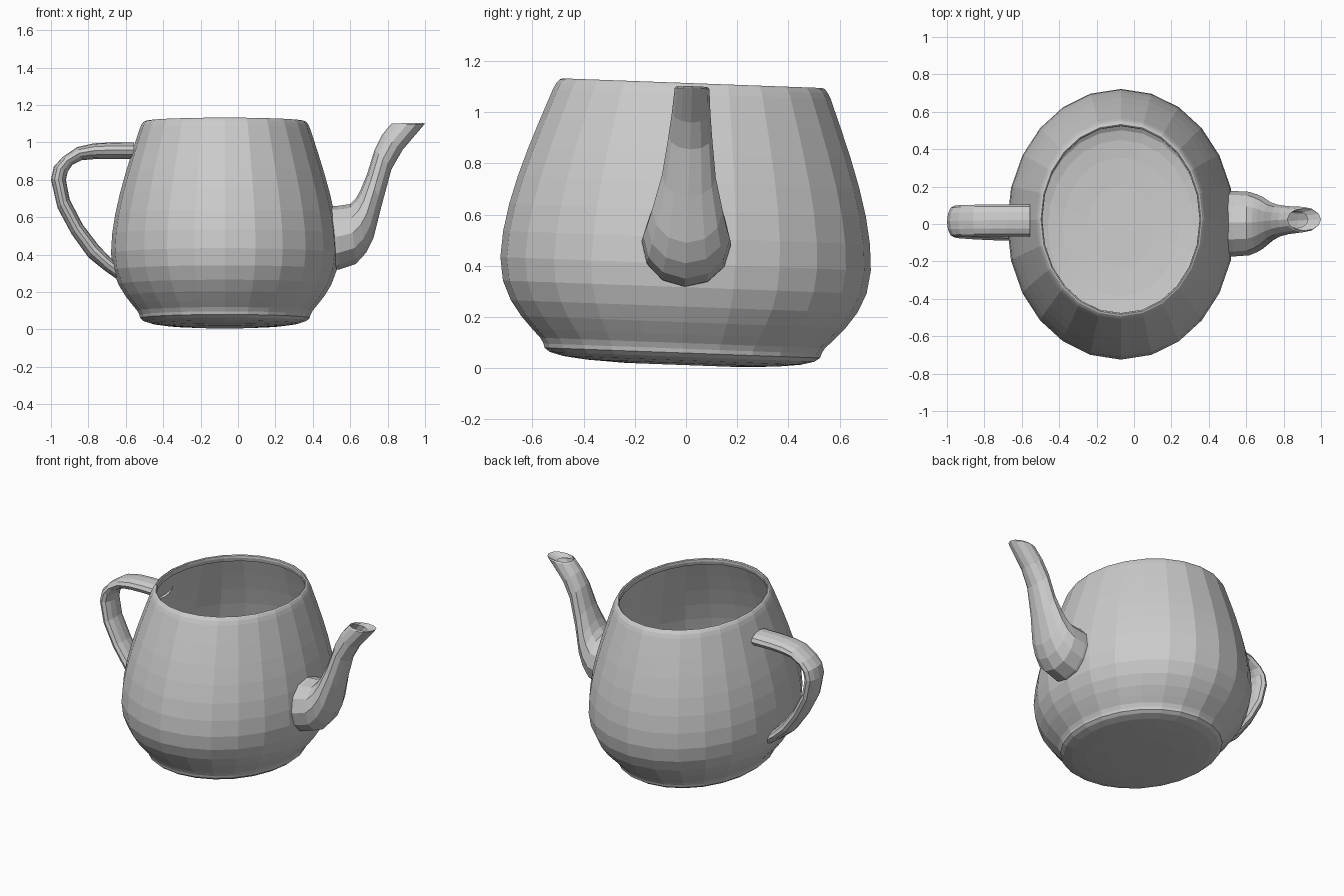
import bpy, bmesh, math
from mathutils import Matrix, Vector

if "Cube" in bpy.data.objects:
    bpy.data.objects.remove(bpy.data.objects["Cube"])

# Whole pot leans very slightly about the x axis
TILT = Matrix.Translation((0, 0, 0.45)) @ Matrix.Rotation(-0.037, 4, 'X') @ Matrix.Translation((0, 0, -0.45))


def bezier(p, t):
    u = 1 - t
    return Vector(p[0]) * u**3 + Vector(p[1]) * 3*u*u*t + Vector(p[2]) * 3*u*t*t + Vector(p[3]) * t**3


def unit_circle(n):
    """Circle of four curve quarters with n steps each."""
    pts = []
    for q in range(4):
        rot = Matrix.Rotation(q * math.pi / 2, 2)
        for i in range(n):
            pts.append(rot @ bezier([(1, 0), (1, .56), (.56, 1), (0, 1)], i / n))
    return pts


def loft(name, rings, cap_start=False):
    bm = bmesh.new()
    rows = [[bm.verts.new(TILT @ Vector(p)) for p in r] for r in rings]
    for a, b in zip(rows, rows[1:]):
        for i in range(len(a)):
            j = (i + 1) % len(a)
            bm.faces.new((a[i], a[j], b[j], b[i]))
    if cap_start:
        bm.faces.new(rows[0][::-1])
    bmesh.ops.recalc_face_normals(bm, faces=bm.faces)
    me = bpy.data.meshes.new(name)
    bm.to_mesh(me)
    bm.free()
    ob = bpy.data.objects.new(name, me)
    bpy.context.collection.objects.link(ob)
    return ob


def tube(name, stations, n):
    """Elliptical tube through (outer point, inner point, half width) stations."""
    rings = []
    for ox, oz, ix, iz, w in stations:
        c, d = Vector(((ox + ix) / 2, (oz + iz) / 2)), Vector(((ox - ix) / 2, (oz - iz) / 2))
        rings.append([(c.x + d.x * k.x, w * k.y, c.y + d.y * k.x) for k in unit_circle(n)])
    return loft(name, rings)


# Pot body: one open sheet, base to rolled rim, wider in y than x
patches = [
    [(0, 0), (1.425, 0), (1.5, .075), (1.5, .15)],
    [(1.5, .15), (1.5, .225), (2, .45), (2, .9)],
    [(2, .9), (2, 1.35), (1.75, 1.875), (1.5, 2.4)],
    [(1.5, 2.4), (1.4375, 2.53), (1.3375, 2.53), (1.4, 2.4)],
]
profile = [bezier(p, i / 6) for p in patches for i in range(1, 7)]
circle = unit_circle(6)
loft("pot_body", [[(-.07 + .3045 * r * k.x, .362 * r * k.y, .01 + .442 * z) for k in circle]
                  for r, z in profile], cap_start=True)

# Spout, ending in a lip that turns inward
tube("spout", [
    (.45, .31, .45, .66, .172),
    (.54, .32, .53, .66, .175),
    (.63, .35, .60, .67, .17),
    (.685, .41, .63, .70, .155),
    (.725, .49, .655, .745, .138),
    (.77, .67, .69, .83, .105),
    (.82, .855, .73, .96, .085),
    (.88, .96, .77, 1.04, .075),
    (.995, 1.095, .81, 1.09, .068),
    (1.0, 1.102, .82, 1.10, .06),
    (.93, 1.08, .81, 1.08, .045),
], 3)

# Handle
tube("handle", [
    (-.555, 1.0, -.555, .91, .085),
    (-.68, 1.0, -.69, .912, .085),
    (-.77, .995, -.775, .91, .085),
    (-.86, .975, -.835, .905, .085),
    (-.94, .92, -.885, .88, .085),
    (-.985, .87, -.91, .845, .085),
    (-1.0, .80, -.92, .80, .085),
    (-.965, .65, -.90, .695, .085),
    (-.89, .51, -.83, .56, .085),
    (-.80, .385, -.75, .455, .085),
    (-.72, .32, -.69, .39, .085),
    (-.65, .27, -.655, .36, .085),
], 3)
